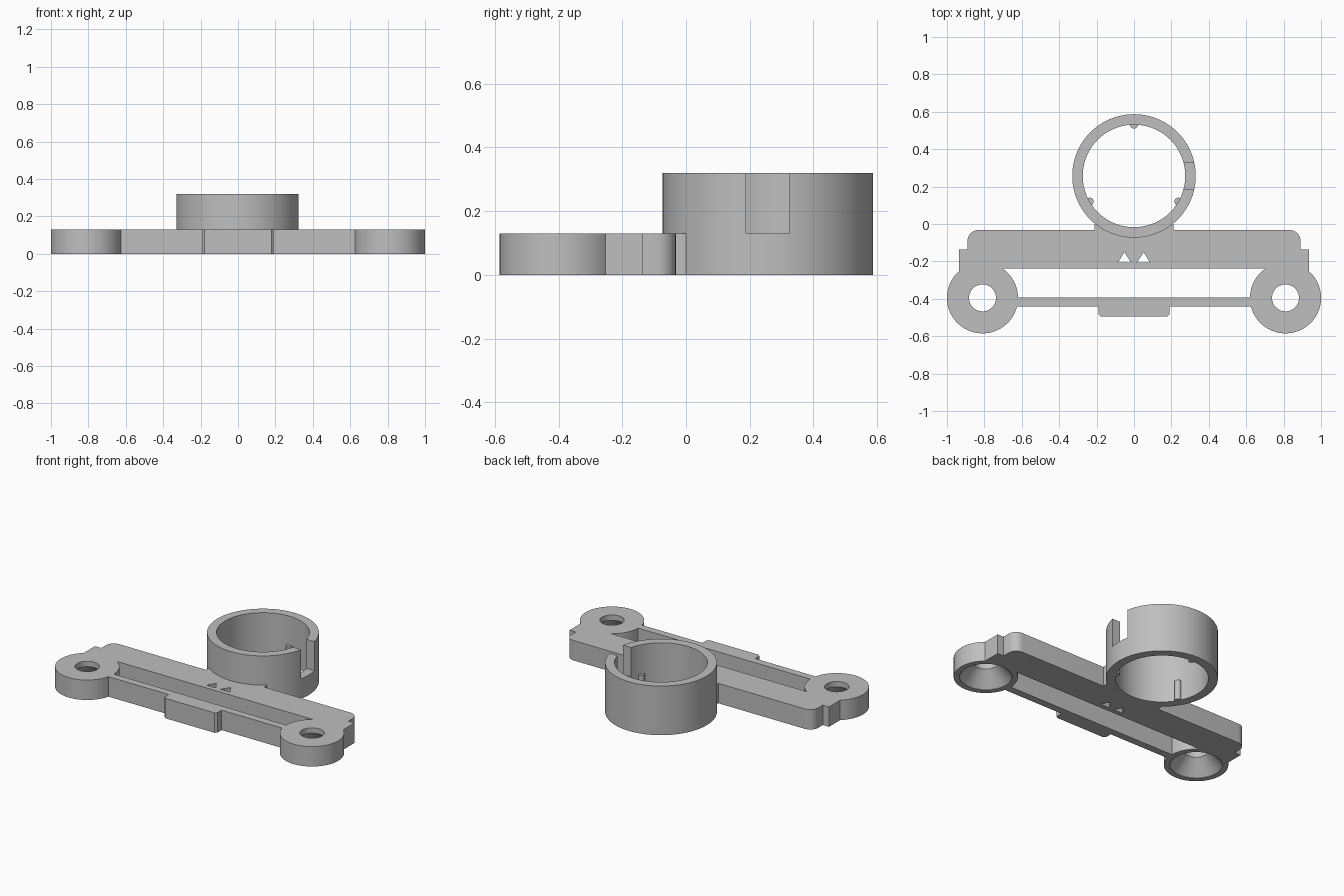
import bpy
import bmesh
from math import cos, sin, pi, radians

if "Cube" in bpy.data.objects:
    bpy.data.objects.remove(bpy.data.objects["Cube"])

PLATE = 0.13
TALL = 0.32
RING_Y = 0.257
BORE = 0.274
LUG_X, LUG_Y = 0.81, -0.395

grey = bpy.data.materials.new("plain grey")
grey.use_nodes = True
colour = (0.52, 0.52, 0.52, 1)
grey.diffuse_color = colour
grey.node_tree.nodes["Principled BSDF"].inputs["Base Color"].default_value = colour


def loft(name, rings):
    """Closed solid through a stack of equal-length loops of 3D points."""
    bm = bmesh.new()
    loops = [[bm.verts.new(p) for p in ring] for ring in rings]
    for low, high in zip(loops, loops[1:]):
        for i in range(len(low)):
            j = (i + 1) % len(low)
            bm.faces.new((low[i], low[j], high[j], high[i]))
    bm.faces.new(loops[0][::-1])
    bm.faces.new(loops[-1])
    bmesh.ops.recalc_face_normals(bm, faces=bm.faces)
    mesh = bpy.data.meshes.new(name)
    bm.to_mesh(mesh)
    bm.free()
    mesh.materials.append(grey)
    obj = bpy.data.objects.new(name, mesh)
    bpy.context.collection.objects.link(obj)
    return obj


def prism(name, outline, z0=0, z1=PLATE):
    return loft(name, [[(x, y, z) for x, y in outline] for z in (z0, z1)])


def box(name, x0, x1, y0, y1, z0=0, z1=PLATE):
    return prism(name, [(x0, y0), (x1, y0), (x1, y1), (x0, y1)], z0, z1)


def circle(x, y, r, n=96):
    return [(x + r * cos(2 * pi * i / n), y + r * sin(2 * pi * i / n)) for i in range(n)]


def turned(name, x, y, profile):
    """Solid of revolution from (radius, height) pairs."""
    return loft(name, [[(px, py, z) for px, py in circle(x, y, r)] for r, z in profile])


def arc(x, y, r, start, n=8):
    return [(x + r * cos(start + pi / 2 * i / n), y + r * sin(start + pi / 2 * i / n))
            for i in range(n + 1)]


def combine(body, others, operation):
    for other in others:
        mod = body.modifiers.new("combine", "BOOLEAN")
        mod.operation = operation
        mod.solver = "EXACT"
        mod.object = other
        bpy.context.view_layer.objects.active = body
        bpy.ops.object.modifier_apply(modifier=mod.name)
        bpy.data.objects.remove(other)


# Main bar with rounded back corners
plate = prism("mount_plate", [(-0.89, -0.237), (0.89, -0.237)]
              + arc(0.832, -0.09, 0.058, 0) + arc(-0.832, -0.09, 0.058, pi / 2))

# Shoulders, screw lugs, front rail with its tab, and neck to the ring
additions = [
    box("front_rail", -0.66, 0.66, -0.44, -0.392),
    prism("front_tab", [(-0.19, -0.42), (-0.19, -0.483), (-0.178, -0.495),
                        (0.178, -0.495), (0.19, -0.483), (0.19, -0.42)]),
    box("ring_neck", -0.21, 0.21, -0.06, 0.0),
]
for s in (-1, 1):
    additions += [
        box("shoulder", *sorted((s * 0.75, s * 0.935)), -0.3, -0.137),
        prism("screw_lug", circle(s * LUG_X, LUG_Y, 0.19)),
    ]
combine(plate, additions, "UNION")

# Countersunk screw holes and the pair of triangular openings
cuts = [prism("ring_cutter", circle(0, RING_Y, 0.327), -0.1, 0.5)]
for s in (-1, 1):
    cuts.append(turned("screw_cutter", s * LUG_X, LUG_Y,
                       [(0.155, -0.05), (0.155, 0.003), (0.072, 0.095), (0.072, 0.2)]))
    x = s * 0.051
    cuts.append(prism("triangle_cutter",
                      [(x - 0.034, -0.205), (x + 0.034, -0.205), (x, -0.15)], -0.1, 0.3))
combine(plate, cuts, "DIFFERENCE")

# Tall ring with a notch in its left wall
ring = prism("holder_ring", circle(0, RING_Y, 0.33, 128), 0, TALL)
combine(ring, [prism("bore_cutter", circle(0, RING_Y, BORE, 128), -0.1, 0.5),
               box("notch_cutter", 0.15, 0.5, 0.188, 0.325, PLATE, 0.5)], "DIFFERENCE")

# Three small grip ribs on the inner wall
ribs = []
for angle in (90, 210, 330):
    a = radians(angle)
    ribs.append(prism("grip_rib", circle(BORE * cos(a), RING_Y + BORE * sin(a), 0.021, 20)))
combine(ring, ribs, "UNION")

# Smooth the round walls, keep the edges crisp
for obj in (plate, ring):
    bpy.ops.object.select_all(action="DESELECT")
    obj.select_set(True)
    bpy.context.view_layer.objects.active = obj
    bpy.ops.object.shade_smooth_by_angle(angle=radians(30))
